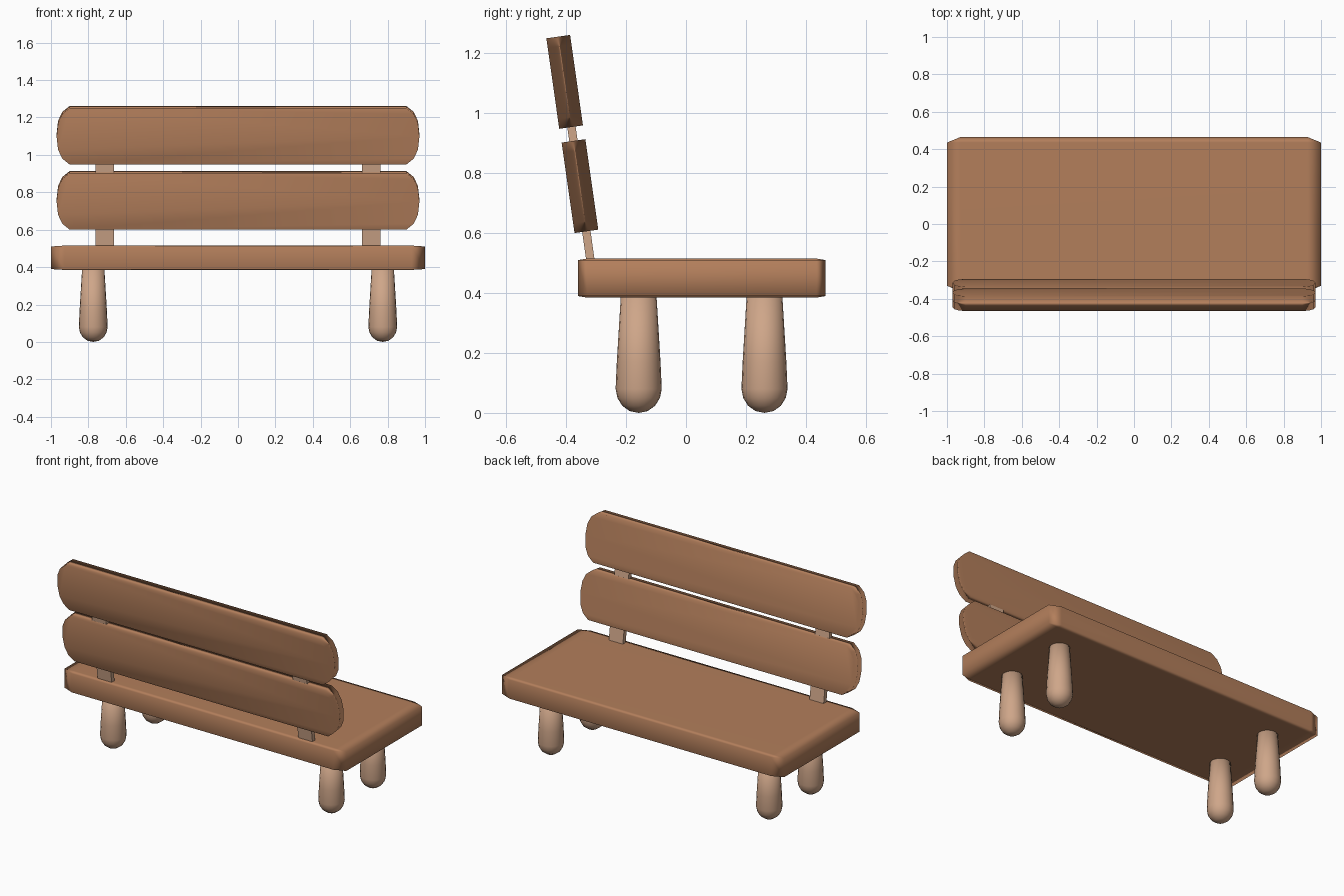
import bpy, bmesh, math
from mathutils import Matrix

if "Cube" in bpy.data.objects:
    bpy.data.objects.remove(bpy.data.objects["Cube"])

TILT = math.radians(8.1)


def material(name, rgb):
    m = bpy.data.materials.new(name)
    m.diffuse_color = (*rgb, 1)
    m.use_nodes = True
    m.node_tree.nodes["Principled BSDF"].inputs["Base Color"].default_value = m.diffuse_color
    return m


wood = material("plank_wood", (0.45, 0.21, 0.105))
pale = material("pale_wood", (0.62, 0.38, 0.25))


def finish(name, bm, mat, loc=(0, 0, 0), tilt=0, weighted=True):
    bmesh.ops.recalc_face_normals(bm, faces=bm.faces[:])
    for f in bm.faces:
        f.smooth = True
    me = bpy.data.meshes.new(name)
    bm.to_mesh(me)
    bm.free()
    me.materials.append(mat)
    ob = bpy.data.objects.new(name, me)
    ob.location = loc
    ob.rotation_euler = (tilt, 0, 0)
    bpy.context.collection.objects.link(ob)
    # large faces stay flat while the thin edges shade softly
    if weighted:
        w = ob.modifiers.new("soft_edges", 'WEIGHTED_NORMAL')
        w.mode = 'FACE_AREA'
        w.weight = 50
    return ob


# Seat: chamfered cube stretched into a slab
bm = bmesh.new()
bmesh.ops.create_cube(bm, size=1)
bmesh.ops.bevel(bm, geom=bm.edges[:], offset=0.036, offset_type='OFFSET',
                segments=1, profile=0.5, affect='EDGES')
bmesh.ops.scale(bm, vec=(2.0, 0.825, 0.13), verts=bm.verts[:])
finish("seat", bm, wood, (0, 0.0525, 0.45))


# Backrest planks: rounded-end outline, extruded and tilted
def plank(name, y, z):
    end = [(0.90, -0.1525), (0.94, -0.12), (0.962, -0.072), (0.97, 0),
           (0.962, 0.072), (0.94, 0.12), (0.90, 0.1525)]
    outline = end + [(-x, h) for x, h in reversed(end)]
    bm = bmesh.new()
    face = bm.faces.new([bm.verts.new((x, -0.04, h)) for x, h in outline])
    ext = bmesh.ops.extrude_face_region(bm, geom=[face], use_keep_orig=True)
    moved = [v for v in ext["geom"] if isinstance(v, bmesh.types.BMVert)]
    bmesh.ops.translate(bm, vec=(0, 0.08, 0), verts=moved)
    finish(name, bm, wood, (0, y, z), TILT)


plank("lower_back_plank", -0.354, 0.757)
plank("upper_back_plank", -0.405, 1.105)


# Flat posts carrying the planks
def post(name, x):
    bm = bmesh.new()
    bmesh.ops.create_cube(bm, size=1, matrix=Matrix.Diagonal((0.1, 0.028, 0.68, 1)))
    ob = finish(name, bm, pale, (x, -0.3575, 0.78), TILT, weighted=False)
    for p in ob.data.polygons:
        p.use_smooth = False


# Legs: lathed tapered profile with a round foot
def leg(name, x, y):
    profile = [(0, 0), (0.03, 0.006), (0.055, 0.024), (0.071, 0.05),
               (0.077, 0.08), (0.073, 0.17), (0.059, 0.40), (0, 0.40)]
    bm = bmesh.new()
    vs = [bm.verts.new((r, 0, z)) for r, z in profile]
    es = [bm.edges.new(p) for p in zip(vs, vs[1:])]
    bmesh.ops.spin(bm, geom=vs + es, cent=(0, 0, 0), axis=(0, 0, 1),
                   angle=math.tau, steps=20, use_duplicate=False)
    bmesh.ops.remove_doubles(bm, verts=bm.verts[:], dist=0.0005)
    finish(name, bm, pale, (x, y, 0), weighted=False)


for side, s in (("left", -1), ("right", 1)):
    post(side + "_back_post", s * 0.712)
    leg(side + "_front_leg", s * 0.774, -0.158)
    leg(side + "_rear_leg", s * 0.774, 0.262)
